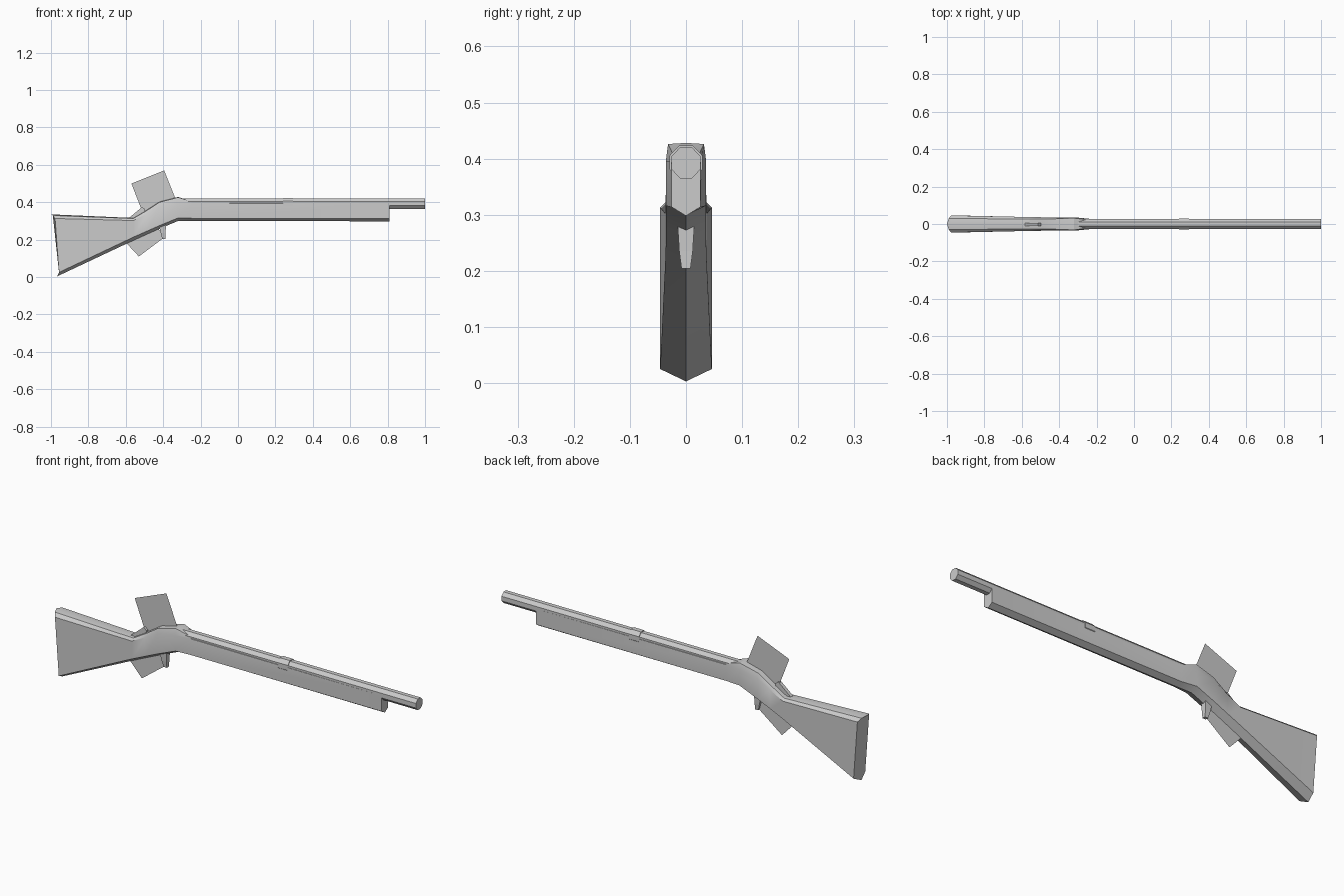
import bpy, bmesh, math

if "Cube" in bpy.data.objects:
    bpy.data.objects.remove(bpy.data.objects["Cube"])


def finish(name, bm, smooth=False):
    bmesh.ops.recalc_face_normals(bm, faces=bm.faces)
    mesh = bpy.data.meshes.new(name)
    bm.to_mesh(mesh)
    bm.free()
    ob = bpy.data.objects.new(name, mesh)
    bpy.context.collection.objects.link(ob)
    if smooth:
        bpy.context.view_layer.objects.active = ob
        ob.select_set(True)
        bpy.ops.object.shade_smooth_by_angle(angle=math.radians(32))
        ob.select_set(False)
    return ob


def loft(name, rings, smooth=False):
    bm = bmesh.new()
    loops = [[bm.verts.new(p) for p in ring] for ring in rings]
    n = len(loops[0])
    for a, b in zip(loops, loops[1:]):
        for i in range(n):
            j = (i + 1) % n
            bm.faces.new((a[i], a[j], b[j], b[i]))
    bm.faces.new(loops[0])
    bm.faces.new(loops[-1])
    return finish(name, bm, smooth)


def section(half):
    """Mirror a half outline (top centre ... bottom centre) across y = 0."""
    return half + [(x, -y, z) for x, y, z in half[-2:0:-1]]


def stock_ring(x, top, shoulder, side, low, bottom):
    return section([(x, 0, top), (x, *shoulder), (x, *side), (x, *low), (x, 0, bottom)])


def plate(name, corners):
    bm = bmesh.new()
    bm.faces.new([bm.verts.new((x, 0, z)) for x, z in corners])
    return finish(name, bm)


def octagon(x, ry, rz, zc):
    k = 1 / math.cos(math.pi / 8)
    return [(x, ry * k * math.cos(a), zc + rz * k * math.sin(a))
            for a in (math.pi / 8 + i * math.pi / 4 for i in range(8))]


# butt end: ridged along the centre line
butt = section([(-1.0, 0, 0.335), (-0.99, 0.03, 0.329), (-0.978, 0.046, 0.313),
                (-0.957, 0.046, 0.025), (-0.968, 0, 0.003)])

# stock: butt, wrist, hump and fore-end
loft("stock", [
    butt,
    stock_ring(-0.56, 0.316, (0.026, 0.313), (0.037, 0.302), (0.037, 0.213), 0.195),
    stock_ring(-0.49, 0.357, (0.026, 0.354), (0.036, 0.338), (0.036, 0.244), 0.227),
    stock_ring(-0.42, 0.402, (0.028, 0.400), (0.036, 0.378), (0.036, 0.275), 0.258),
    stock_ring(-0.32, 0.428, (0.032, 0.426), (0.036, 0.395), (0.036, 0.316), 0.300),
    stock_ring(-0.24, 0.402, (0.020, 0.401), (0.028, 0.395), (0.027, 0.314), 0.299),
    stock_ring(0.81, 0.398, (0.020, 0.397), (0.026, 0.392), (0.026, 0.314), 0.298),
], smooth=True)

# barrel
loft("barrel", [octagon(x, 0.026, 0.0275, 0.3925) for x in (-0.33, 1.0)])

# barrel band
loft("barrel_band", [octagon(x, 0.029, 0.030, 0.3935) for x in (0.24, 0.295)])

# trigger
loft("trigger", [
    [(x0, -y, z), (x1, -y, z), (x1, y, z), (x0, y, z)]
    for x0, x1, y, z in ((-0.425, -0.385, 0.015, 0.285),
                         (-0.413, -0.387, 0.012, 0.235),
                         (-0.405, -0.387, 0.008, 0.204))
])

# thin upright lock plate and trigger guard plate
plate("lock_plate", [(-0.57, 0.50), (-0.395, 0.57), (-0.335, 0.42), (-0.335, 0.39), (-0.51, 0.345)])
plate("guard_plate", [(-0.53, 0.11), (-0.39, 0.215), (-0.46, 0.30), (-0.60, 0.185)])

# tang wedge behind the lock plate
tang = [(-0.588, 0.312), (-0.513, 0.374), (-0.497, 0.362), (-0.50, 0.335), (-0.55, 0.30)]
loft("tang", [[(x, y, z) for x, z in tang] for y in (-0.012, 0.006)])
